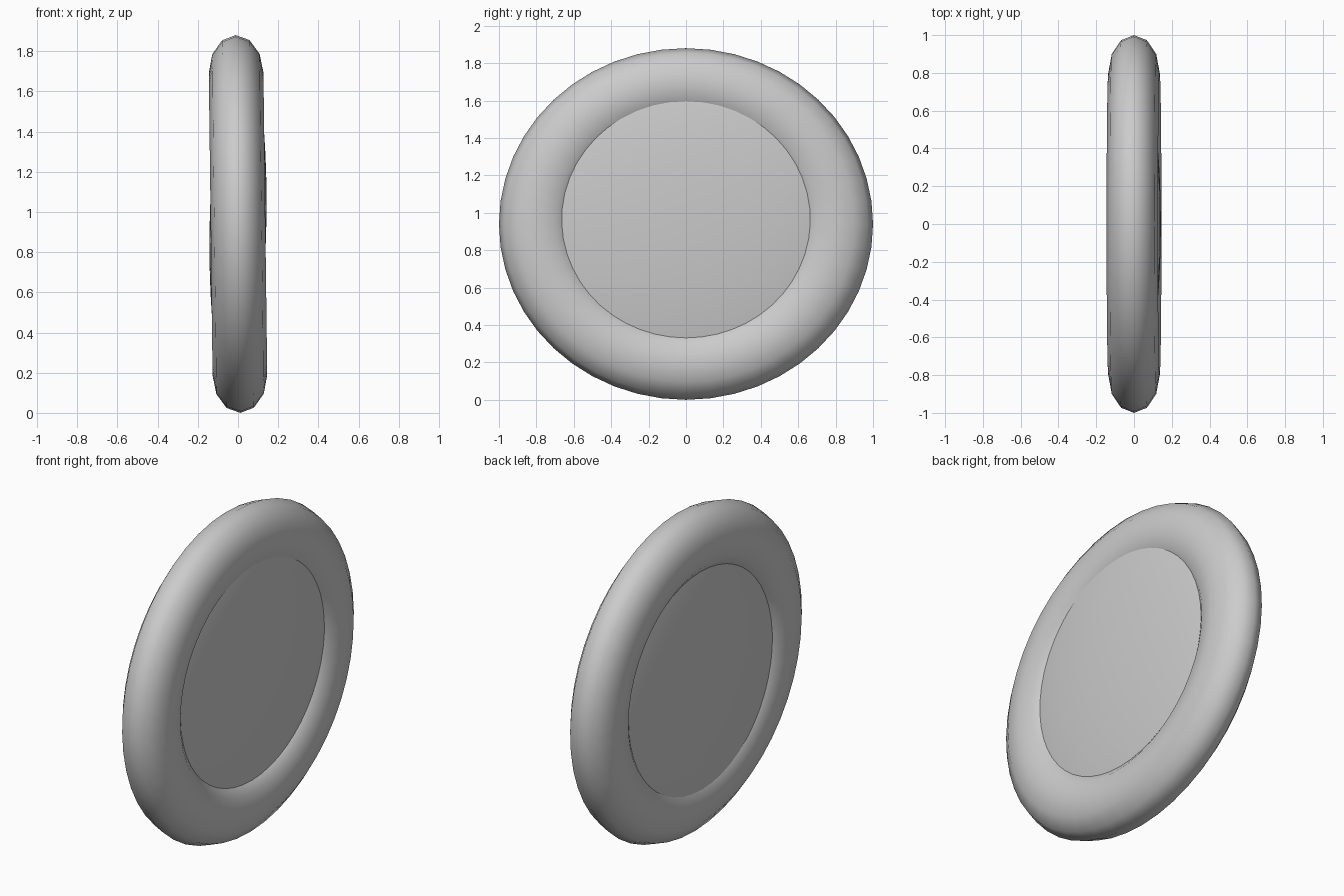
import bpy
from math import pi

if "Cube" in bpy.data.objects:
    bpy.data.objects.remove(bpy.data.objects["Cube"])

CENTRE = (0, 0, 0.94)


def finish(name, scale, tilt):
    """Stand the flat part on edge (axis along x) with a slight lean."""
    ob = bpy.context.object
    ob.name = name
    ob.scale = scale
    ob.rotation_euler = (0, pi / 2 + tilt, 0)
    bpy.ops.object.transform_apply(location=False, rotation=True, scale=True)
    bpy.ops.object.shade_smooth()


# Rounded outer ring, slightly squashed in height and flattened in depth
bpy.ops.mesh.primitive_torus_add(major_segments=48, minor_segments=12,
                                 major_radius=0.8, minor_radius=0.2,
                                 location=CENTRE)
finish("outer_ring", (0.94, 1, 0.68), -0.0125)

# Gently domed centre: a flattened sphere with its rim buried in the ring
bpy.ops.mesh.primitive_uv_sphere_add(segments=48, ring_count=24, radius=1,
                                     location=CENTRE)
finish("domed_centre", (0.89, 0.89, 0.141), 0.02)
